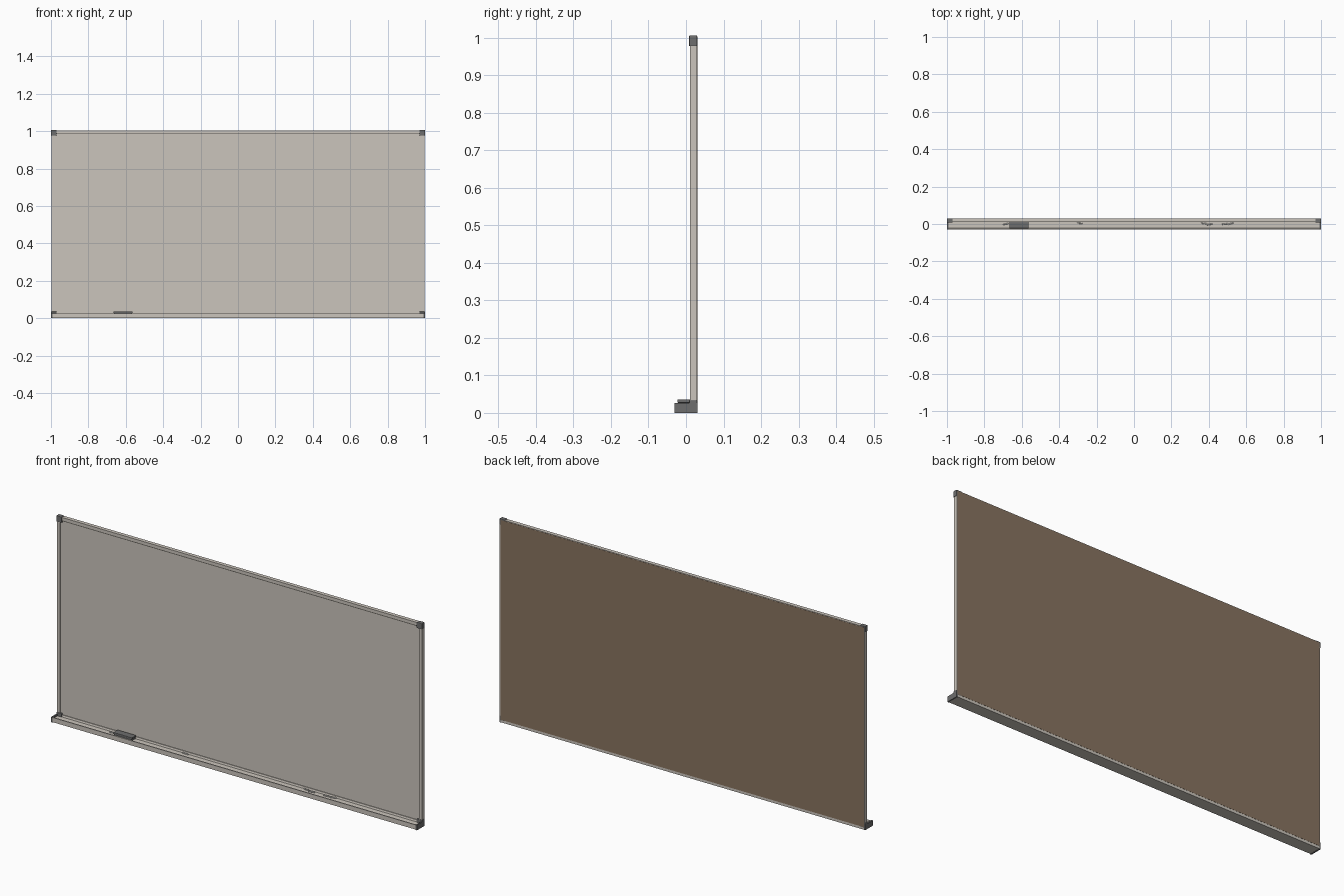
import bpy, bmesh, math
from mathutils import Matrix

if "Cube" in bpy.data.objects:
    bpy.data.objects.remove(bpy.data.objects["Cube"])


def material(name, r, g, b):
    m = bpy.data.materials.new(name)
    m.diffuse_color = (r, g, b, 1)
    m.use_nodes = True
    m.node_tree.nodes["Principled BSDF"].inputs["Base Color"].default_value = m.diffuse_color
    return m


LIGHT = material("warm light grey", 0.60, 0.56, 0.505)
DARK = material("dark grey plastic", 0.155, 0.155, 0.155)
BROWN = material("brown backing", 0.25, 0.175, 0.118)
CHALK = material("chalk white", 0.75, 0.74, 0.70)


def finish(name, bm, mat):
    bmesh.ops.recalc_face_normals(bm, faces=bm.faces)
    me = bpy.data.meshes.new(name)
    bm.to_mesh(me)
    bm.free()
    me.materials.append(mat)
    ob = bpy.data.objects.new(name, me)
    bpy.context.collection.objects.link(ob)
    return ob


def box(name, x, y, z, mat, bevel=0):
    """Box from (min, max) ranges on each axis."""
    bm = bmesh.new()
    size = [r[1] - r[0] for r in (x, y, z)]
    mid = [(r[0] + r[1]) / 2 for r in (x, y, z)]
    bmesh.ops.create_cube(bm, size=1, matrix=Matrix.Translation(mid) @ Matrix.Diagonal((*size, 1)))
    ob = finish(name, bm, mat)
    if bevel:
        b = ob.modifiers.new("bevel", 'BEVEL')
        b.width, b.segments = bevel, 2
    return ob


def extrude_x(name, profile, x0, x1, mat):
    """Extrude a (y, z) profile along x."""
    bm = bmesh.new()
    f = bm.faces.new([bm.verts.new((x0, y, z)) for y, z in profile])
    new = bmesh.ops.extrude_face_region(bm, geom=[f])["geom"]
    bmesh.ops.translate(bm, vec=(x1 - x0, 0, 0), verts=[v for v in new if isinstance(v, bmesh.types.BMVert)])
    return finish(name, bm, mat)


# Writing surface and backing
box("writing_surface", (-0.985, 0.985), (0.016, 0.027), (0.015, 0.992), LIGHT)
box("backing", (-0.994, 0.994), (0.026, 0.0302), (0.014, 1.001), BROWN)

# Frame rails, stepped toward the writing surface
extrude_x("top_rail", [(0.0295, 1.004), (0.0105, 1.004), (0.0105, 0.990),
                       (0.014, 0.984), (0.0295, 0.984)], -0.997, 0.997, LIGHT)
for s, side in ((-1, "left"), (1, "right")):
    box(side + "_rail", sorted((s * 0.998, s * 0.982)), (0.0105, 0.0295), (0.01, 0.99), LIGHT)

# Tray with a front lip and a rear step up to the board
extrude_x("tray", [(0.0295, 0.001), (-0.029, 0.001), (-0.029, 0.024), (-0.024, 0.024),
                   (-0.021, 0.018), (0.010, 0.018), (0.0125, 0.027), (0.0295, 0.027)],
          -0.996, 0.996, LIGHT)

# Corner pieces and tray end caps
for s, side in ((-1, "left"), (1, "right")):
    x = sorted((s * 1.0, s * 0.970))
    box(side + "_top_corner", x, (0.008, 0.030), (0.977, 1.0065), DARK, 0.003)
    box(side + "_bottom_corner", x, (0.008, 0.030), (0.010, 0.035), DARK, 0.003)
    box(side + "_tray_cap", sorted((s * 1.0, s * 0.993)), (-0.0305, 0.030), (0, 0.026), DARK)

# Eraser resting on the tray
box("eraser_felt", (-0.662, -0.568), (-0.020, 0.009), (0.018, 0.027), DARK)
box("eraser_body", (-0.666, -0.564), (-0.023, 0.011), (0.027, 0.036), DARK, 0.002)

# Chalk sticks lying in the tray
sticks = [(-0.685, 0.0, 12), (-0.290, 0.004, -4), (0.372, 0.003, -8),
          (0.405, -0.002, 10), (0.485, 0.0, 6), (0.518, 0.002, 16)]
for i, (x, y, turn) in enumerate(sticks):
    bm = bmesh.new()
    bmesh.ops.create_cone(bm, cap_ends=True, segments=10, radius1=0.003, radius2=0.003, depth=0.03,
                          matrix=Matrix.Translation((x, y, 0.021))
                          @ Matrix.Rotation(math.radians(turn), 4, 'Z')
                          @ Matrix.Rotation(math.pi / 2, 4, 'Y'))
    finish("chalk_%d" % (i + 1), bm, CHALK)
